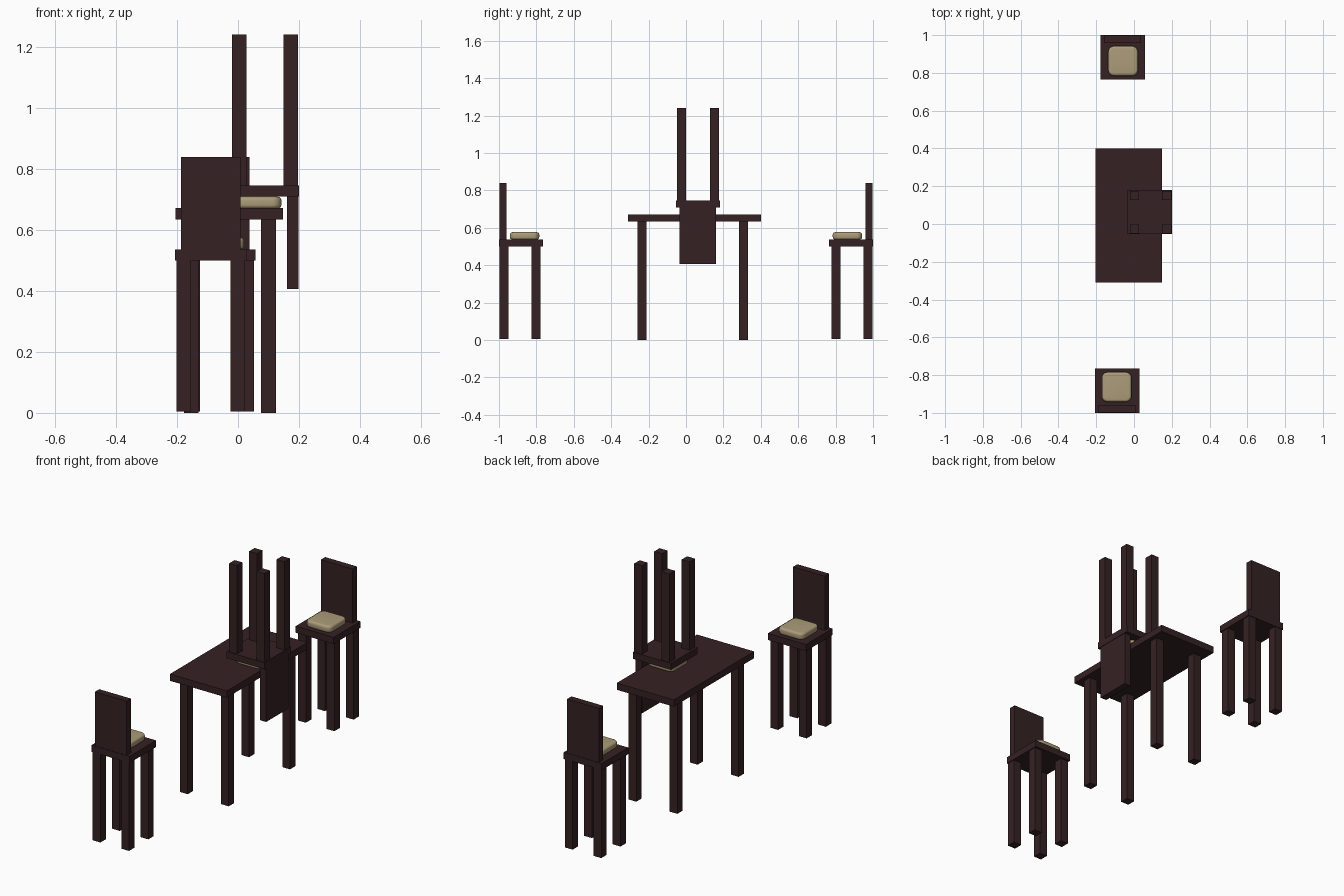
import bpy, bmesh
from mathutils import Matrix, Vector

if "Cube" in bpy.data.objects:
    bpy.data.objects.remove(bpy.data.objects["Cube"])


def material(name, rgb):
    m = bpy.data.materials.new(name)
    m.diffuse_color = (*rgb, 1.0)
    m.use_nodes = True
    m.node_tree.nodes["Principled BSDF"].inputs["Base Color"].default_value = m.diffuse_color
    return m


WOOD = material("dark brown wood", (0.036, 0.0155, 0.0165))
CLOTH = material("beige cloth", (0.41, 0.33, 0.19))


def box(name, lo, hi, mat, place=Matrix(), soft=False):
    lo, hi = Vector(lo), Vector(hi)
    bm = bmesh.new()
    bmesh.ops.create_cube(bm, size=1.0)
    size = hi - lo
    bmesh.ops.scale(bm, vec=size, verts=bm.verts)
    bmesh.ops.translate(bm, vec=(lo + hi) / 2, verts=bm.verts)
    if soft:
        # round the corners in plan, then the upper and lower rims
        upright = [e for e in bm.edges
                   if abs(e.verts[0].co.z - e.verts[1].co.z) > size.z / 2]
        bmesh.ops.bevel(bm, geom=upright, offset=0.03, segments=6,
                        profile=0.5, affect='EDGES')
        rims = [e for e in bm.edges
                if abs(e.verts[0].co.z - e.verts[1].co.z) < 1e-5]
        bmesh.ops.bevel(bm, geom=rims, offset=0.013, segments=5,
                        profile=0.5, affect='EDGES')
    bm.transform(place)
    bmesh.ops.recalc_face_normals(bm, faces=bm.faces)
    me = bpy.data.meshes.new(name)
    bm.to_mesh(me)
    bm.free()
    me.materials.append(mat)
    ob = bpy.data.objects.new(name, me)
    bpy.context.collection.objects.link(ob)
    if soft:
        bpy.context.view_layer.objects.active = ob
        ob.select_set(True)
        bpy.ops.object.shade_smooth_by_angle()
        ob.select_set(False)


def chair(label, place):
    # local frame: centred on the seat, backrest towards -y
    box(label + "_seat", (-0.1175, -0.1175, 0.5), (0.1175, 0.1175, 0.537), WOOD, place)
    box(label + "_backrest", (-0.098, -0.115, 0.537), (0.098, -0.077, 0.84), WOOD, place)
    box(label + "_cushion", (-0.081, -0.059, 0.537), (0.076, 0.098, 0.576), CLOTH, place, True)
    for side, x in (("left", -0.1125), ("right", 0.0645)):
        for end, y in (("back", -0.114), ("front", 0.056)):
            box(f"{label}_{end}_{side}_leg", (x, y, 0.005),
                (x + 0.048, y + 0.048, 0.5), WOOD, place)


# table
box("table_top", (-0.205, -0.309, 0.634), (0.148, 0.401, 0.672), WOOD)
for side, x in (("left", -0.178), ("right", 0.076)):
    for end, y in (("front", -0.259), ("back", 0.283)):
        box(f"table_{end}_{side}_leg", (x, y, 0), (x + 0.048, y + 0.048, 0.634), WOOD)

# two standing chairs facing the table
chair("front_chair", Matrix.Translation((-0.0895, -0.8825, 0)))
chair("back_chair", Matrix.Translation((-0.0605, 0.8825, 0)) @ Matrix.Diagonal((-1, -1, 1, 1)))

# chair turned upside down on the table, backrest hanging over the right edge
chair("upturned_chair", Matrix(((0, -1, 0, 0.0835),
                                (-1, 0, 0, 0.0635),
                                (0, 0, -1, 1.2465),
                                (0, 0, 0, 1))))
